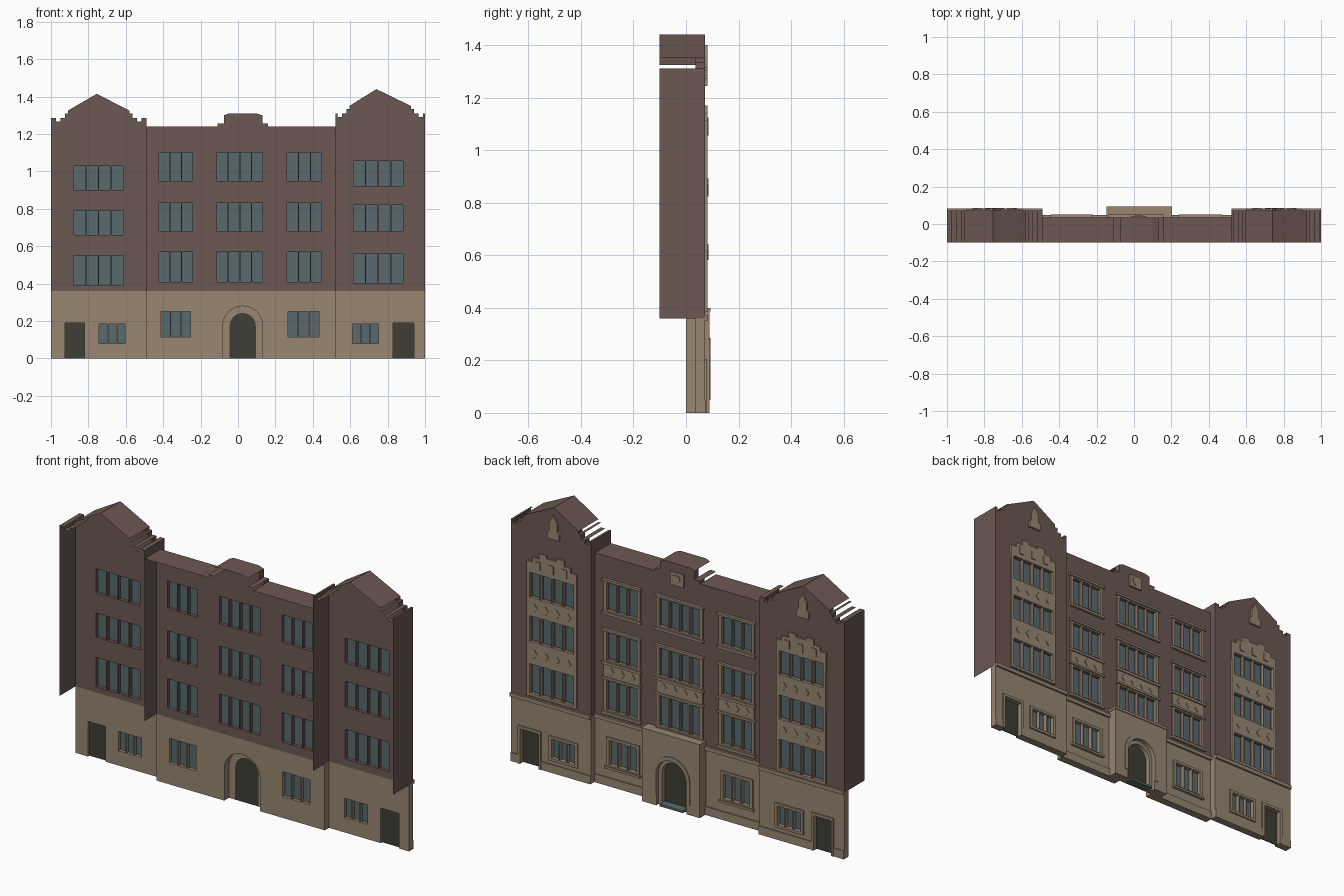
import bpy, bmesh, math

if "Cube" in bpy.data.objects:
    bpy.data.objects.remove(bpy.data.objects["Cube"], do_unlink=True)


def material(name, rgb):
    lin = [((c / 255 + 0.055) / 1.055) ** 2.4 for c in rgb] + [1]
    m = bpy.data.materials.new(name)
    m.use_nodes = True
    m.diffuse_color = lin
    b = m.node_tree.nodes["Principled BSDF"]
    b.inputs["Base Color"].default_value = lin
    b.inputs["Roughness"].default_value = 0.9
    return m


BRICK = material("brown brick", (108, 88, 83))
STONE = material("tan stone", (152, 134, 113))
GLASS = material("blue grey glass", (88, 106, 109))
DOOR = material("dark door", (62, 62, 53))


def finish(name, bm, mat):
    bmesh.ops.recalc_face_normals(bm, faces=bm.faces)
    me = bpy.data.meshes.new(name)
    bm.to_mesh(me)
    bm.free()
    if mat:
        me.materials.append(mat)
    ob = bpy.data.objects.new(name, me)
    bpy.context.collection.objects.link(ob)
    return ob


def prisms(name, outlines, y0, y1, mat):
    """Extrude (x, z) outlines from y0 to y1."""
    bm = bmesh.new()
    for pts in outlines:
        f = bm.faces.new([bm.verts.new((x, y0, z)) for x, z in pts])
        r = bmesh.ops.extrude_face_region(bm, geom=[f])
        vs = [v for v in r["geom"] if isinstance(v, bmesh.types.BMVert)]
        bmesh.ops.translate(bm, verts=vs, vec=(0, y1 - y0, 0))
    return finish(name, bm, mat)


def rect(x0, x1, z0, z1):
    return [(x0, z0), (x1, z0), (x1, z1), (x0, z1)]


def strip(name, pts, y0, y1, mat):
    """Thin sheets behind the level and sloping parts of a parapet."""
    bm = bmesh.new()
    for (xa, za), (xb, zb) in zip(pts, pts[1:]):
        if abs(xb - xa) > 0.001:
            bm.faces.new([bm.verts.new(p) for p in
                          ((xa, y0, za), (xb, y0, zb), (xb, y1, zb), (xa, y1, za))])
    return finish(name, bm, mat)


def arch(cx, r, spring, bottom=0.0):
    arc = [(cx + r * math.cos(math.pi * i / 16), spring + r * math.sin(math.pi * i / 16))
           for i in range(17)]
    return [(cx - r, bottom), (cx + r, bottom)] + arc


def cut(ob, cutter):
    m = ob.modifiers.new("openings", "BOOLEAN")
    m.operation, m.solver, m.object = "DIFFERENCE", "EXACT", cutter
    bpy.context.view_layer.objects.active = ob
    bpy.ops.object.modifier_apply(modifier=m.name)


def panes(x0, x1, z0, z1, n):
    w = (x1 - x0) / n
    return [rect(x0 + i * w + 0.003, x0 + (i + 1) * w - 0.003, z0, z1) for i in range(n)]


# Wall planes: (back, front)
MID, WING = (0.0, 0.036), (0.036, 0.072)
XL, XR, BAND, BACK = -0.49, 0.52, 0.36, -0.1

# Window groups: x range, z range, number of panes
mid_cols = [(-0.425, -0.24, 3), (-0.115, 0.135, 4), (0.26, 0.45, 3)]
mid_floors = [(0.41, 0.57), (0.68, 0.83), (0.95, 1.1)]
wings = {
    "right": dict(x=(-1, XL), peak=(-0.755, 1.415), win=(-0.88, -0.61), door=(-0.925, -0.82),
                  low=(-0.745, -0.6), floors=[(0.39, 0.55), (0.66, 0.79), (0.9, 1.03)]),
    "left": dict(x=(XR, 1), peak=(0.74, 1.44), win=(0.615, 0.885), door=(0.83, 0.94),
                 low=(0.61, 0.755), floors=[(0.4, 0.56), (0.68, 0.82), (0.92, 1.055)]),
}
mid_low = [(-0.415, -0.25), (0.265, 0.435)]

mid_groups = [(a, b, z0, z1, n) for a, b, n in mid_cols for z0, z1 in mid_floors]
mid_groups += [(a, b, 0.115, 0.25, 3) for a, b in mid_low]
wing_groups = []
for w in wings.values():
    wing_groups += [(*w["win"], z0, z1, 4) for z0, z1 in w["floors"]]
    wing_groups.append((*w["low"], 0.08, 0.185, 3))

mid_panes = [p for g in mid_groups for p in panes(*g)]
wing_panes = [p for g in wing_groups for p in panes(*g)]
doors = [rect(*w["door"], -0.05, 0.19) for w in wings.values()]
cutter = prisms("opening_cutter", mid_panes + wing_panes + doors, -0.05, 0.2, None)
cutter.hide_render = True

# Glass and side doors
prisms("middle_window_glass", mid_panes, 0.018, 0.021, GLASS)
prisms("wing_window_glass", wing_panes, 0.054, 0.057, GLASS)
prisms("side_doors", [rect(*w["door"], 0, 0.19) for w in wings.values()], 0.048, 0.052, DOOR)

# Middle brick wall with stepped parapet and roof sheets
CX = 0.025
parapet = [(XL, 1.24), (-0.11, 1.24), (-0.11, 1.255), (-0.075, 1.255), (-0.075, 1.3),
           (-0.05, 1.31), (0.1, 1.31), (0.13, 1.3), (0.13, 1.255), (0.16, 1.255),
           (0.16, 1.24), (XR, 1.24)]
wall = prisms("middle_brick_wall", [[(XR, BAND), (XL, BAND)] + parapet], *MID, BRICK)
cut(wall, cutter)
strip("middle_roof", parapet, BACK, MID[1], BRICK)

# Middle stone base with entrance arch
base = prisms("middle_stone_base", [rect(XL, XR, 0, BAND)], *MID, STONE)
cut(base, cutter)
ARCH_Z = 0.173
arch_cut = prisms("arch_cutter", [arch(CX, 0.107, ARCH_Z, -0.05)], -0.05, 0.04, None)
door_cut = prisms("door_cutter", [arch(CX, 0.07, ARCH_Z, -0.05)], -0.05, 0.2, None)
step_cut = prisms("reveal_cutter", [arch(CX, 0.09, ARCH_Z, -0.05)], 0.07, 0.2, None)
cut(base, arch_cut)
porch = prisms("porch", [rect(-0.145, 0.2, 0, 0.385)], 0.03, 0.09, STONE)
hood = prisms("arch_hood", [arch(CX, 0.112, ARCH_Z, 0.05)], 0.088, 0.094, STONE)
for c in (arch_cut, door_cut, step_cut):
    if c is not arch_cut:
        cut(hood, c)
    cut(porch, c)
prisms("porch_cap", [rect(-0.148, 0.203, 0.385, 0.4)], 0.03, 0.094, STONE)
prisms("entrance_door", [arch(CX, 0.07, ARCH_Z)], 0.04, 0.045, DOOR)
prisms("entrance_sill", [rect(CX - 0.07, CX + 0.07, 0, 0.012)], 0.045, 0.09, GLASS)
prisms("parapet_plaque", [rect(CX - 0.04, CX + 0.04, 1.195, 1.265)], 0.034, 0.044, STONE)
prisms("plaque_shield", [[(CX - 0.02, 1.25), (CX - 0.02, 1.225), (CX, 1.207),
                          (CX + 0.02, 1.225), (CX + 0.02, 1.25)]], 0.04, 0.048, STONE)


def diamonds(x0, x1, z0, z1, n):
    w, zc, r = (x1 - x0) / n, (z0 + z1) / 2, 0.017
    cs = [x0 + (i + 0.5) * w for i in range(n)]
    return [[(c - r, zc), (c, zc - r * 1.3), (c + r, zc), (c, zc + r * 1.3)] for c in cs]


# Middle window surrounds, spandrels and sills
E = 0.014
frames, sills, relief = [], [], []
for a, b, n in mid_cols:
    (f0, f1), (s0, s1), (t0, t1) = mid_floors
    frames += [rect(a - E, b + E, f0 - E, s1 + E), rect(a - E, b + E, t0 - E, t1 + E)]
    relief += diamonds(a, b, f1, s0, n)
    for z0, z1 in mid_floors:
        sills += [rect(a - 0.022, b + 0.022, z0 - 0.022, z0 - 0.008),
                  rect(a - 0.022, b + 0.022, z1 + 0.008, z1 + 0.02)]
for a, b in mid_low:
    frames.append(rect(a - E, b + E, 0.115 - E, 0.25 + E))
    sills.append(rect(a - 0.022, b + 0.022, 0.095, 0.107))
cut(prisms("middle_window_surrounds", frames, 0.034, 0.043, STONE), cutter)
prisms("middle_sills", sills, 0.034, 0.05, STONE)
prisms("middle_spandrel_diamonds", relief, 0.04, 0.047, STONE)

# Gable outline, as distance from the wing centre and drop below the peak
steps = [(0.165, 0.09), (0.165, 0.105), (0.18, 0.105), (0.18, 0.13), (0.205, 0.13),
         (0.205, 0.148), (0.228, 0.148), (0.228, 0.13)]
for side, w in wings.items():
    (x0, x1), (px, pz) = w["x"], w["peak"]
    c = (x0 + x1) / 2
    right = [(c + d, pz - h) for d, h in steps] + [(x1, pz - 0.13)]
    left = [(2 * c - x, z) for x, z in right][::-1]
    gable = left + [(px, pz)] + right

    # Brick wing: gabled wall, side sheets and roof
    wall = prisms(side + "_wing_brick_wall", [[(x1, BAND), (x0, BAND)] + gable], *WING, BRICK)
    cut(wall, cutter)
    strip(side + "_wing_roof", gable, BACK, WING[1], BRICK)
    for x, place in ((x0, "low_x"), (x1, "high_x")):
        bm = bmesh.new()
        bm.faces.new([bm.verts.new(p) for p in ((x, BACK, BAND), (x, WING[1], BAND),
                                                (x, WING[1], pz - 0.13), (x, BACK, pz - 0.13))])
        finish(f"{side}_wing_{place}_side", bm, BRICK)

    # Stone base, plinth and string course
    cut(prisms(side + "_wing_stone_base", [rect(x0, x1, 0, BAND)], *WING, STONE), cutter)
    cut(prisms(side + "_wing_plinth", [rect(x0, x1, 0, 0.045)], 0.07, 0.077, STONE), cutter)
    prisms(side + "_wing_string_course", [rect(x0, x1, 0.352, 0.372)], 0.07, 0.083, STONE)

    # Tall stone window bay with stepped crown
    a, b = w["win"]
    m, bot, top = (a + b) / 2, w["floors"][0][0], w["floors"][-1][1]
    crown = [(0.15, 0.06), (0.115, 0.06), (0.115, 0.085), (0.075, 0.085), (0.075, 0.115),
             (0.03, 0.115), (0.03, 0.1)]
    half = [(m + d, top + h) for d, h in crown]
    bay = [(a - E, bot - E), (b + E, bot - E)] + half + [(2 * m - x, z) for x, z in half][::-1]
    cut(prisms(side + "_window_bay", [bay], 0.07, 0.081, STONE), cutter)
    relief = []
    for (_, z0), (z1, _) in zip(w["floors"], w["floors"][1:]):
        relief += diamonds(a, b, z0, z1, 4)
    prisms(side + "_bay_diamonds", relief, 0.078, 0.085, STONE)
    prisms(side + "_bay_shields", [rect(m + d - 0.014, m + d + 0.014, top + 0.025, top + 0.07)
                                   for d in (-0.08, 0, 0.08)], 0.078, 0.086, STONE)

    # Pointed niche in the gable
    niche = [(0.036, -0.17), (0.036, -0.135), (0.024, -0.125), (0.024, -0.085), (0, -0.04)]
    half = [(px + d, pz + h) for d, h in niche]
    prisms(side + "_gable_niche", [half + [(2 * px - x, z) for x, z in half[:-1]][::-1]],
           0.07, 0.082, STONE)

    # Door and small window surrounds
    d0, d1 = w["door"]
    l0, l1 = w["low"]
    cut(prisms(side + "_wing_surrounds", [rect(d0 - E, d1 + E, 0, 0.205),
                                          rect(l0 - E, l1 + E, 0.066, 0.199)],
               0.07, 0.08, STONE), cutter)

# Middle plinth and string course on both sides of the porch
for name, x0, x1 in (("right", XL, -0.145), ("left", 0.2, XR)):
    prisms(name + "_middle_plinth", [rect(x0, x1, 0, 0.045)], 0.034, 0.043, STONE)
    prisms(name + "_middle_string_course", [rect(x0, x1, 0.352, 0.372)], 0.034, 0.047, STONE)

for c in (cutter, arch_cut, door_cut, step_cut):
    bpy.data.objects.remove(c, do_unlink=True)
